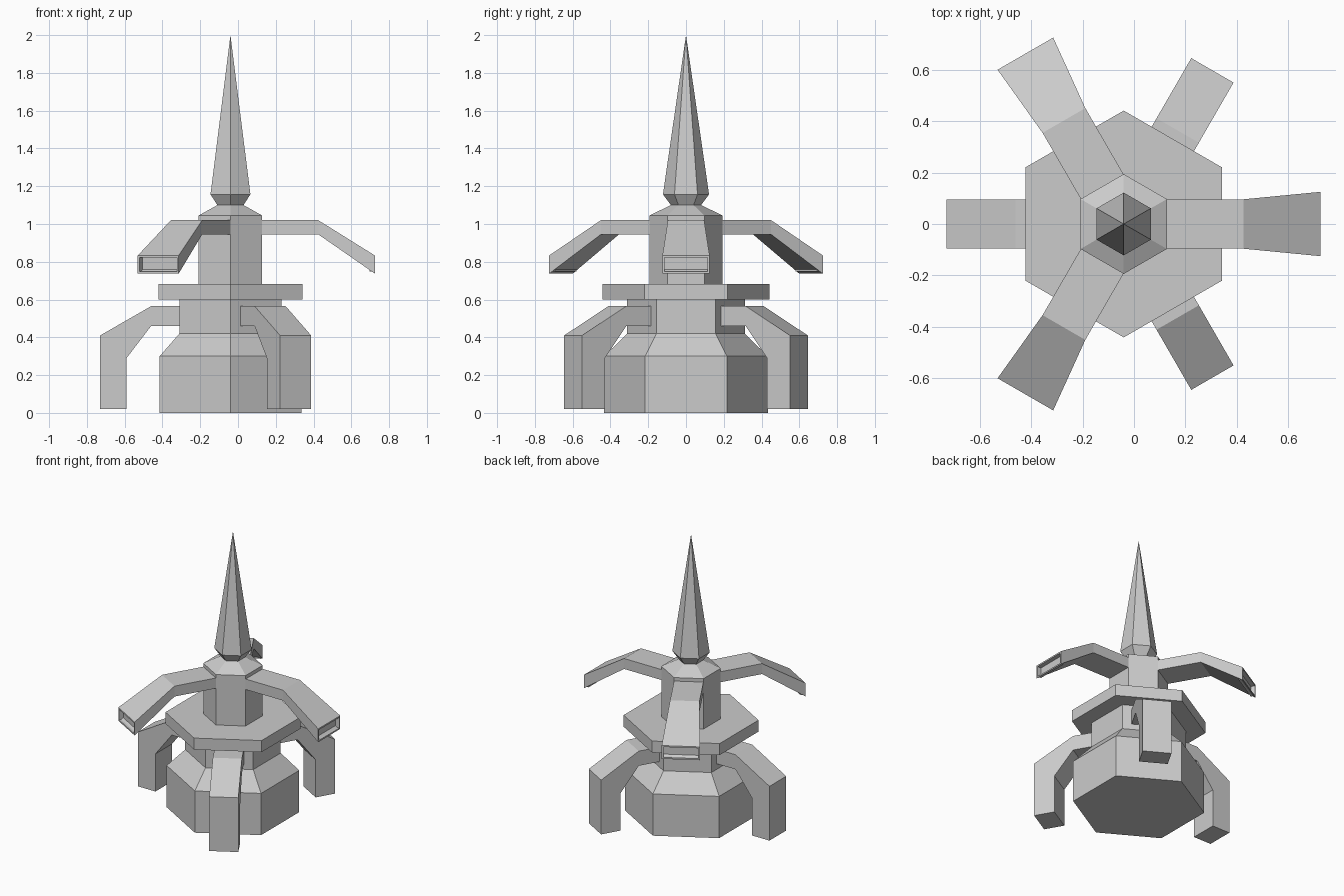
import bpy, bmesh
from math import sin, cos, radians

if "Cube" in bpy.data.objects:
    bpy.data.objects.remove(bpy.data.objects["Cube"])

CX = -0.04  # axis of the tower


def finish(name, bm, angle=0):
    bmesh.ops.recalc_face_normals(bm, faces=bm.faces)
    me = bpy.data.meshes.new(name)
    bm.to_mesh(me)
    bm.free()
    ob = bpy.data.objects.new(name, me)
    ob.location.x = CX
    ob.rotation_euler.z = radians(angle)
    bpy.context.collection.objects.link(ob)


def hex_lathe(name, profile):
    """Six-sided solid from (corner radius, z) pairs, corners on the y axis."""
    bm = bmesh.new()
    rings = []
    for r, z in profile:
        n = 6 if r else 1
        rings.append([bm.verts.new((r * cos(radians(90 + 60 * i)),
                                    r * sin(radians(90 + 60 * i)), z)) for i in range(n)])
    bm.faces.new(rings[0])
    for a, b in zip(rings, rings[1:]):
        for i in range(6):
            j = (i + 1) % 6
            if len(b) == 1:
                bm.faces.new((a[i], a[j], b[0]))
            else:
                bm.faces.new((a[i], a[j], b[j], b[i]))
    if len(rings[-1]) == 6:
        bm.faces.new(rings[-1])
    finish(name, bm)


def arm(name, sections, angle, recess=False):
    """Loft four-sided sections: (top r, top z, bottom r, bottom z, half width)."""
    bm = bmesh.new()
    rings = [[bm.verts.new(p) for p in ((rt, -w, zt), (rt, w, zt), (rb, w, zb), (rb, -w, zb))]
             for rt, zt, rb, zb, w in sections]
    bm.faces.new(rings[0])
    for a, b in zip(rings, rings[1:]):
        for i in range(4):
            j = (i + 1) % 4
            bm.faces.new((a[i], a[j], b[j], b[i]))
    end = bm.faces.new(rings[-1])
    bmesh.ops.recalc_face_normals(bm, faces=bm.faces)
    if recess:
        bmesh.ops.inset_region(bm, faces=[end], thickness=0.015)
        bmesh.ops.inset_region(bm, faces=[end], thickness=0.0001, depth=-0.03)
    finish(name, bm, angle)


# Central tower
hex_lathe("base", [(0.433, 0), (0.433, 0.30), (0.312, 0.42), (0.312, 0.61)])
hex_lathe("plate", [(0.441, 0.60), (0.441, 0.683)])
hex_lathe("column", [(0.194, 0.67), (0.194, 1.045), (0.08, 1.10)])
hex_lathe("spire", [(0.08, 1.10), (0.122, 1.157), (0, 2.0)])

# Lower legs bending down to the ground
leg = [(0.262, 0.565, 0.262, 0.46, 0.095), (0.42, 0.565, 0.42, 0.46, 0.095),
       (0.69, 0.41, 0.55, 0.29, 0.095), (0.69, 0.02, 0.55, 0.02, 0.095)]
for i, a in enumerate((60, 180, 300)):
    arm(f"leg_{i + 1}", leg, a)

# Upper flared spouts with recessed ends
spout = [(0.16, 1.02, 0.16, 0.945, 0.096), (0.465, 1.02, 0.465, 0.945, 0.096),
         (0.765, 0.833, 0.765, 0.737, 0.125)]
for i, a in enumerate((0, 120, 240)):
    arm(f"spout_{i + 1}", spout, a, True)
